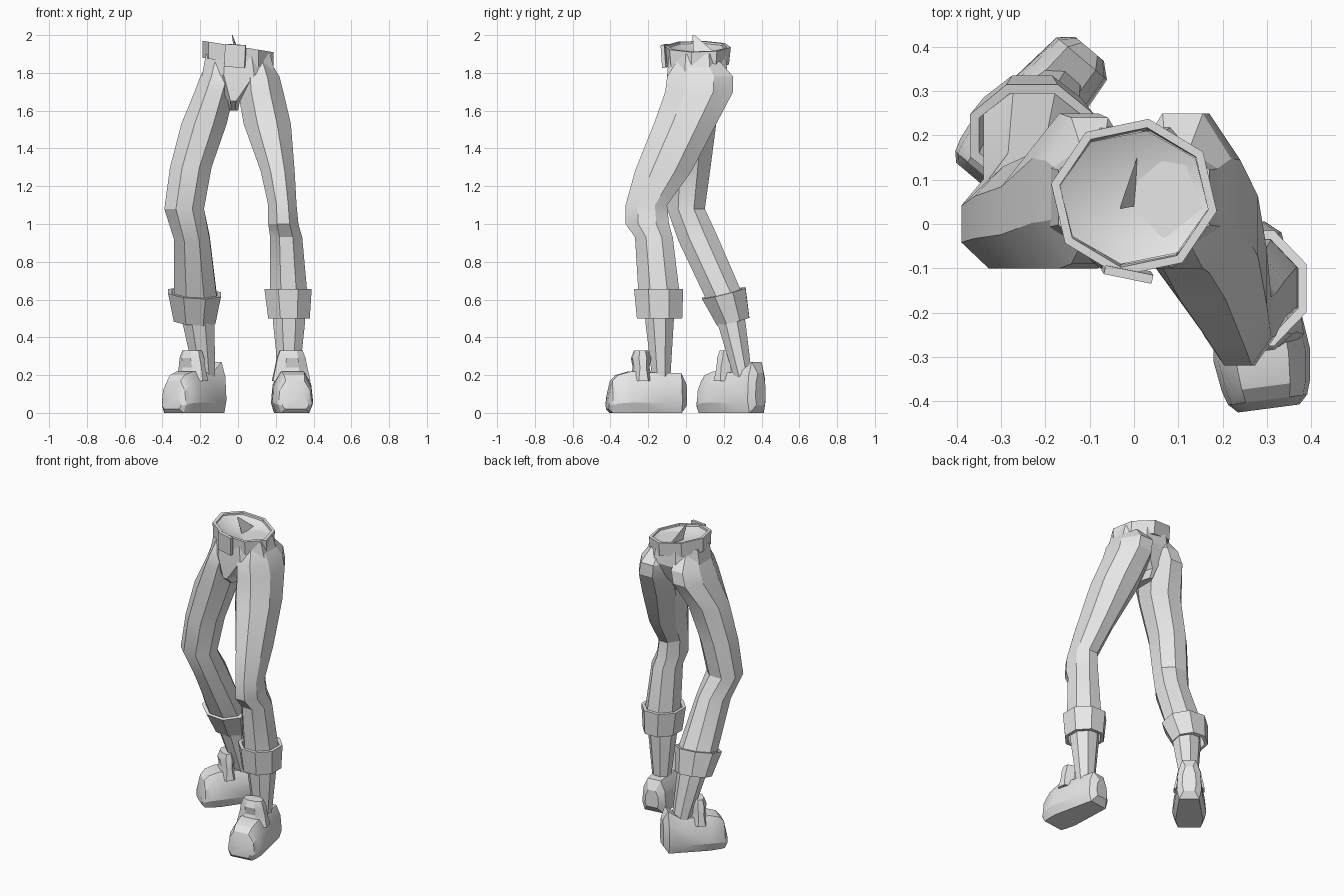
import bpy, bmesh
from math import cos, sin, pi, radians

old = bpy.data.objects.get("Cube")
if old:
    bpy.data.objects.remove(old)

grey = bpy.data.materials.new("plain_grey")
grey.use_nodes = True
grey.diffuse_color = (.8, .8, .8, 1)
grey.node_tree.nodes["Principled BSDF"].inputs["Base Color"].default_value = grey.diffuse_color


def finish(name, bm):
    bmesh.ops.recalc_face_normals(bm, faces=bm.faces[:])
    mesh = bpy.data.meshes.new(name)
    bm.to_mesh(mesh)
    bm.free()
    mesh.materials.append(grey)
    obj = bpy.data.objects.new(name, mesh)
    bpy.context.collection.objects.link(obj)
    bpy.ops.object.select_all(action='DESELECT')
    obj.select_set(True)
    bpy.context.view_layer.objects.active = obj
    bpy.ops.object.shade_smooth_by_angle(angle=radians(25))
    return obj


def skin(name, loops, closed=False):
    """Join point loops into a tube; closed joins last to first, else cap."""
    bm = bmesh.new()
    rows = [[bm.verts.new(point) for point in loop] for loop in loops]
    pairs = list(zip(rows, rows[1:]))
    if closed:
        pairs.append((rows[-1], rows[0]))
    else:
        bm.faces.new(rows[0])
        bm.faces.new(rows[-1])
    for lower, upper in pairs:
        for i in range(len(lower)):
            bm.faces.new((lower[i - 1], lower[i], upper[i], upper[i - 1]))
    return finish(name, bm)


def ring(x, y, z, rx, ry, slope_x=0, slope_y=0, phase=None):
    """Octagon; without a phase it has flat sides reaching rx and ry."""
    grow = 1
    if phase is None:
        phase, grow = pi / 8, 1 / cos(pi / 8)
    points = []
    for i in range(8):
        angle = phase + i * pi / 4
        dx, dy = grow * rx * cos(angle), grow * ry * sin(angle)
        points.append((x + dx, y + dy, z + slope_x * dx + slope_y * dy))
    return points


def extent(z, left, right, front, back, slope=0):
    """Octagon filling a box given by its sides."""
    return ring((left + right) / 2, (front + back) / 2, z,
                (right - left) / 2, (back - front) / 2, 0, slope)


def band(name, bottom, top, wall, **turn):
    """Hollow band between two (x, y, z, rx, ry) rings."""
    def inner(r):
        return (*r[:3], r[3] - wall, r[4] - wall)
    return skin(name, [ring(*r, **turn) for r in (bottom, top, inner(top), inner(bottom))], True)


# Trouser legs: height, sides in x, sides in y, slope
skin("left_trouser_leg", [extent(*row) for row in (
    (1.86, .03, .17, -.05, .18),
    (1.78, 0, .22, -.1, .25),
    (1.7, 0, .24, -.11, .25),
    (1.53, .03, .28, -.17, .16),
    (1.28, .12, .3, -.27, .03),
    (1.1, .16, .31, -.32, -.1),
    (1, .16, .32, -.32, -.09),
    (.93, .17, .34, -.27, -.07),
    (.6, .17, .37, -.25, -.03))])
skin("right_trouser_leg", [extent(*row) for row in (
    (1.86, -.16, -.03, -.05, .18),
    (1.78, -.2, 0, -.09, .24),
    (1.7, -.23, -.02, -.1, .25),
    (1.53, -.3, -.06, -.1, .16),
    (1.3, -.36, -.14, -.1, .13),
    (1.08, -.39, -.18, -.1, .1),
    (.93, -.34, -.15, -.04, .16, .2),
    (.6, -.34, -.11, .12, .3, .3))])

# Pelvis tapering to the crotch between both legs
skin("pelvis", [extent(*row) for row in (
    (1.9, -.17, .17, -.09, .21),
    (1.79, -.19, .2, -.1, .22),
    (1.65, -.06, .01, -.1, .16),
    (1.6, -.05, 0, -.04, .13))])

# Belt, with a dished lining and a fold of cloth inside
waist = (0, .06)
tilt = dict(slope_x=-.16, phase=radians(-10))
band("belt", (*waist, 1.85, .19, .17), (*waist, 1.94, .19, .18), .02, **tilt)
skin("waist_lining", [ring(*waist, z, r, r * .9, **tilt) for z, r in (
    (1.86, .17), (1.93, .17), (1.91, .12), (1.9, .03))])
fold_base = [(-.02, .06, 1.9), (.01, .16, 1.9), (0, .04, 1.9)]
fold_tip = [(x * .1 - .03, y * .1 + .03, 2) for x, y, z in fold_base]
skin("waist_fold", [fold_base, fold_tip])

# Belt buckle
bm = bmesh.new()
bmesh.ops.create_cube(bm, size=1)
bmesh.ops.scale(bm, vec=(.11, .02, .12), verts=bm.verts[:])
buckle = finish("belt_buckle", bm)
buckle.location = (-.015, -.11, 1.89)
buckle.rotation_euler = (.06, .06, -.2)

# Rolled cuffs
band("left_cuff", (.27, -.14, .5, .11, .12), (.265, -.145, .655, .125, .13), .02)
band("right_cuff", (-.23, .25, .485, .11, .085), (-.23, .2, .635, .14, .115), .02,
     slope_x=-.06, slope_y=.25)


# Shins showing below the cuffs
def shin(side, knee, ankle, foot):
    skin(side + "_shin", [ring(*knee, .6, .09, .08), ring(*ankle, .48, .085, .075),
                          ring(*foot, .15, .05, .045)])


shin("left", (.27, -.14), (.27, -.14), (.27, -.13))
shin("right", (-.22, .21), (-.21, .24), (-.17, .31))


# Shoes: heel at the origin, toe towards -y
def shoe(side, location, yaw, scale, heel_top):
    def section(distance, width, top, low=0):
        half = [(.8, 0), (1, .25), (.9, .7), (.55, 1)]
        points = [(width * a, -distance, low + (top - low) * b) for a, b in half]
        return points + [(-x, y, z) for x, y, z in reversed(points)]
    body = skin(side + "_shoe", [section(*row) for row in (
        (0, .045, heel_top - .06, .04), (.03, .08, heel_top),
        (.12, .09, .21), (.3, .11, .22), (.37, .1, .2),
        (.4, .09, .17), (.42, .07, .09, .02))])
    tongue = skin(side + "_shoe_tongue", [ring(0, -.24, z, rx, ry) for z, rx, ry in (
        (.17, .1, .06), (.24, .085, .04), (.29, .075, .05), (.33, .06, .035))])
    for obj in (body, tongue):
        obj.location = location
        obj.rotation_euler.z = yaw
        obj.scale = (scale, scale, 1)


shoe("left", (.25, 0, 0), .13, 1, .21)
shoe("right", (-.1, .395, 0), -.7, .93, .27)
